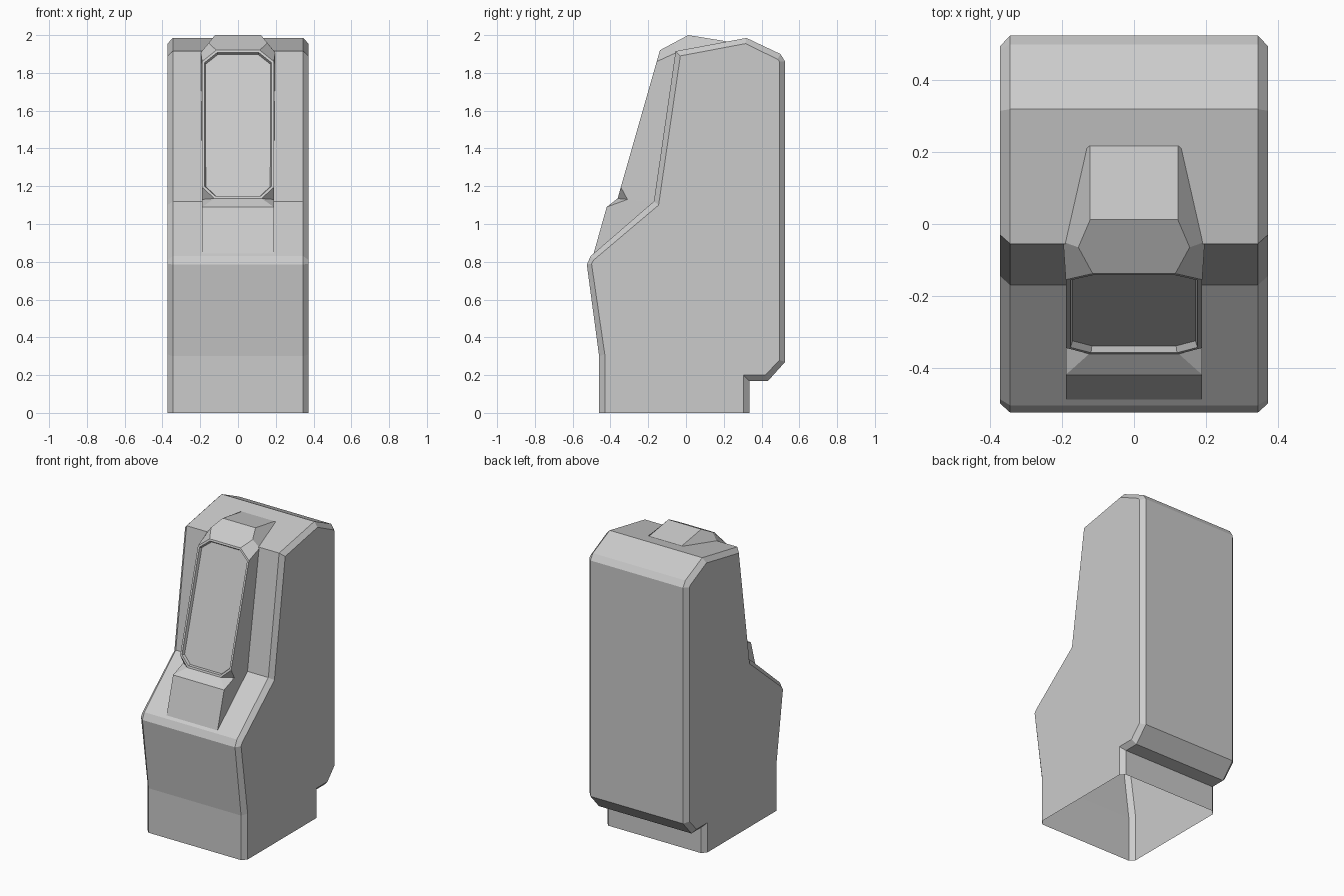
import bpy, bmesh

if "Cube" in bpy.data.objects:
    bpy.data.objects.remove(bpy.data.objects["Cube"])


def make_object(name, bm):
    bmesh.ops.remove_doubles(bm, verts=bm.verts, dist=0.0005)
    bmesh.ops.recalc_face_normals(bm, faces=bm.faces)
    me = bpy.data.meshes.new(name)
    bm.to_mesh(me)
    bm.free()
    ob = bpy.data.objects.new(name, me)
    bpy.context.collection.objects.link(ob)
    return ob


# Cabinet: side profiles (y, z) - rim of the wide shell and inset side panel
rim = [(-.46, 0), (-.46, .3), (-.525, .785), (-.505, .83), (-.17, 1.12),
       (-.055, 1.915), (.32, 1.985), (.5, 1.9), (.525, 1.86), (.525, .27),
       (.435, .17), (.335, .17), (.335, 0)]
side = [(-.43, 0), (-.43, .31), (-.5, .79), (-.488, .81), (-.145, 1.1),
        (-.03, 1.89), (.315, 1.955), (.485, 1.872), (.495, 1.86), (.495, .28),
        (.42, .2), (.305, .2), (.305, 0)]
bm = bmesh.new()
loops = [[bm.verts.new((x, y, z)) for y, z in prof]
         for x, prof in ((-.373, side), (-.345, rim), (.345, rim), (.373, side))]
# The underside stays open, so the profile loop is not closed at the floor
for a, b in zip(loops, loops[1:]):
    for i in range(len(rim) - 1):
        bm.faces.new((a[i], a[i + 1], b[i + 1], b[i]))
bm.faces.new(loops[0])
bm.faces.new(loops[-1])
make_object("cabinet_body", bm)

# Screen console: right-half points, mirrored by the helper below
P = {
    "top": (.122, .012, 2.0), "brow": (.155, -.065, 1.959),
    "scr_top": (.115, -.138, 1.92), "scr_up": (.19, -.155, 1.86),
    "hip": (.197, -.05, 1.908), "tail": (.132, .22, 1.963),
    "top_back": (.122, .215, 1.967),
    "scr_low": (.19, -.345, 1.195), "scr_bot": (.125, -.362, 1.135),
    "notch": (.19, -.31, 1.13), "shelf": (.19, -.42, 1.09),
    "foot": (.19, -.493, .83), "foot_in": (.19, -.47, .83),
    "wall_in": (.19, -.15, 1.115),
}
bm = bmesh.new()
V = {s: {k: bm.verts.new((s * x, y, z)) for k, (x, y, z) in P.items()}
     for s in (1, -1)}


def across(*keys):
    """Face spanning both halves."""
    return bm.faces.new([V[1][k] for k in keys] + [V[-1][k] for k in reversed(keys)])


def both(*keys):
    """One face per half."""
    for s in (1, -1):
        bm.faces.new([V[s][k] for k in keys])


# Hood, screen, shelf and control panel
across("top_back", "top")
across("tail", "top_back")
across("top", "brow", "scr_top")
screen = across("scr_top", "scr_up", "scr_low", "scr_bot")
across("scr_bot", "shelf")
across("shelf", "foot")
across("foot", "foot_in")
# Hood flanks, bezel corners and side walls
both("top_back", "top", "brow", "hip", "tail")
both("brow", "scr_top", "scr_up", "hip")
both("scr_bot", "scr_low", "notch")
both("scr_bot", "notch", "shelf")
both("hip", "scr_up", "scr_low", "notch", "wall_in")
both("notch", "shelf", "foot", "foot_in", "wall_in")
bmesh.ops.recalc_face_normals(bm, faces=bm.faces)
# Bezel border and recessed screen
bmesh.ops.inset_region(bm, faces=[screen], thickness=.014)
bmesh.ops.inset_region(bm, faces=[screen], thickness=.007, depth=-.018)
make_object("screen_console", bm)
